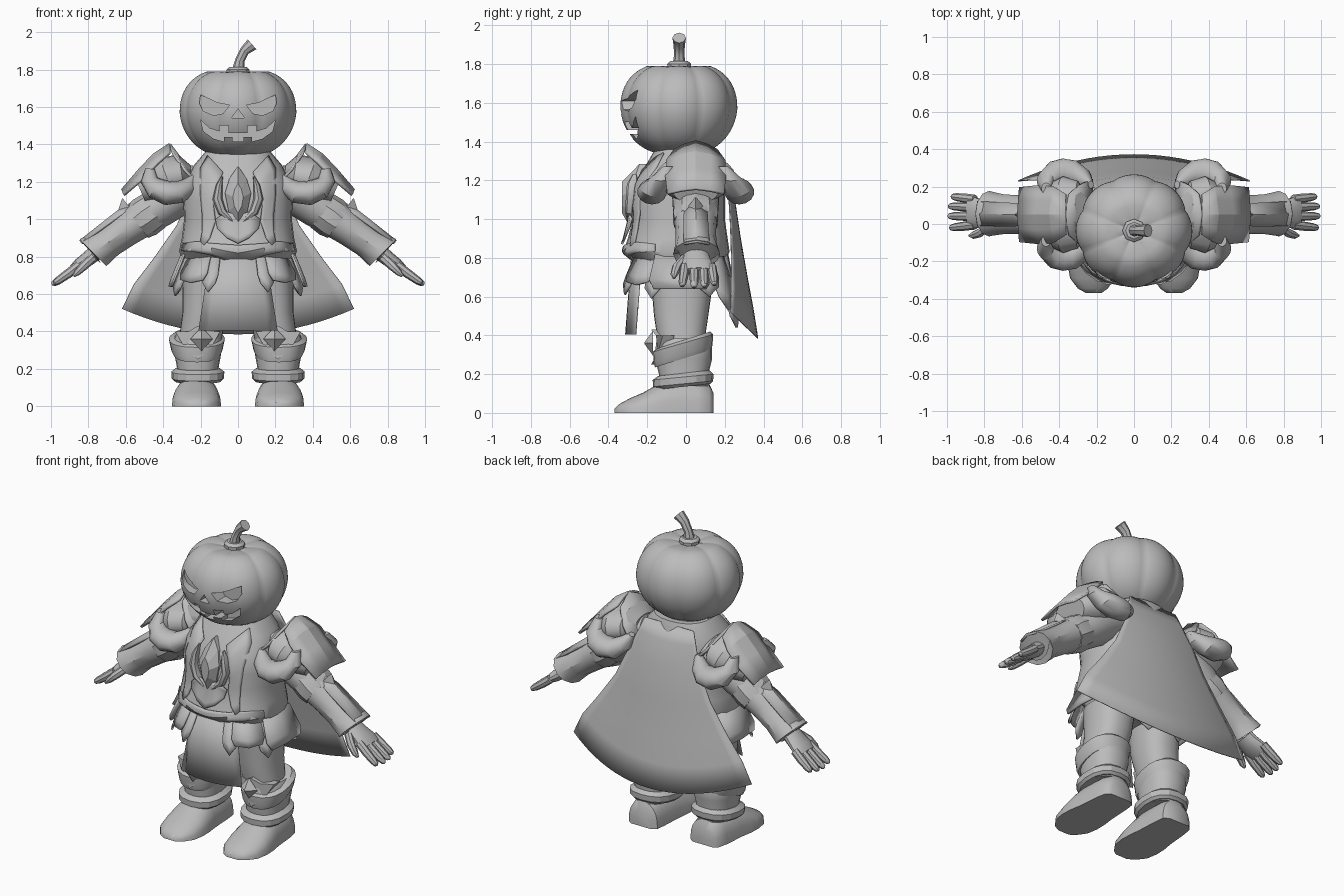
import bpy, bmesh, math
from mathutils import Vector

if "Cube" in bpy.data.objects:
    bpy.data.objects.remove(bpy.data.objects["Cube"])

grey = bpy.data.materials.new("stone_grey")
grey.diffuse_color = (0.5, 0.5, 0.5, 1)
grey.use_nodes = True
grey.node_tree.nodes["Principled BSDF"].inputs["Base Color"].default_value = grey.diffuse_color


def build(name, verts, faces, mirror=False, thick=0, angle=35):
    me = bpy.data.meshes.new(name)
    me.from_pydata([tuple(v) for v in verts], [], faces)
    bm = bmesh.new()
    bm.from_mesh(me)
    bmesh.ops.remove_doubles(bm, verts=bm.verts, dist=1e-5)
    bmesh.ops.recalc_face_normals(bm, faces=bm.faces)
    bm.to_mesh(me)
    bm.free()
    me.materials.append(grey)
    me.shade_smooth()
    me.set_sharp_from_angle(angle=math.radians(angle))
    ob = bpy.data.objects.new(name, me)
    bpy.context.collection.objects.link(ob)
    if thick:
        m = ob.modifiers.new("thickness", 'SOLIDIFY')
        m.thickness, m.offset = thick, 0
    if mirror:
        ob.modifiers.new("mirror", 'MIRROR')
    return ob


def loft(name, rings, closed=True, caps=True, **kw):
    n = len(rings[0])
    faces = [(i * n + j, i * n + (j + 1) % n, (i + 1) * n + (j + 1) % n, (i + 1) * n + j)
             for i in range(len(rings) - 1) for j in range(n if closed else n - 1)]
    if caps:
        faces += [tuple(range(n)), tuple(range((len(rings) - 1) * n, len(rings) * n))]
    return build(name, [v for r in rings for v in r], faces, **kw)


def spow(v, p):
    return math.copysign(abs(v) ** p, v)


def oval(cx, z, rx, yf, yb, n=28, p=0.85, tilt=0):
    """Horizontal ring; tilt raises its front."""
    cy, ry, out = (yf + yb) / 2, (yb - yf) / 2, []
    for i in range(n):
        a = math.tau * i / n - math.pi / 2
        s = spow(math.sin(a), p)
        out.append((cx + rx * spow(math.cos(a), p), cy + ry * s, z - tilt * s))
    return out


def tube(name, pts, n=14, **kw):
    """Sweep along a path of (x, y, z, y radius, other radius)."""
    rings = []
    for i, (x, y, z, ry, rn) in enumerate(pts):
        a, b = pts[max(i - 1, 0)], pts[min(i + 1, len(pts) - 1)]
        t = Vector((b[0] - a[0], 0, b[2] - a[2])).normalized()
        rings.append([(x - t.z * rn * math.cos(k), y + ry * math.sin(k), z + t.x * rn * math.cos(k))
                      for k in (math.tau * j / n for j in range(n))])
    return loft(name, rings, **kw)


def prism(name, outline, y0, y1):
    return loft(name, [[(x, y, z) for x, z in outline] for y in (y0, y1)])


# Pumpkin head with eight soft ribs and a dimple on top
rings = []
for i in range(29):
    f = -math.pi / 2 + math.pi * i / 28
    c, s = max(math.cos(f), 0) ** 0.72, math.sin(f)
    ring = []
    for j in range(96):
        a = math.tau * j / 96 - math.pi / 2
        rib = 0.95 + 0.05 * abs(math.cos(4 * (a + math.pi / 2))) ** 0.8
        r = c * rib * (1 - 0.1 * max(-s, 0))
        dip = 0.04 * max(0, 1 - c / 0.55) if s > 0 else 0
        ring.append((0.312 * r * math.cos(a), -0.037 + 0.302 * r * math.sin(a),
                     1.57 + 0.24 * spow(s, 0.9) - dip - 0.1 * (1 - rib) * max(s, 0)))
    rings.append(ring)
head = loft("pumpkin_head", rings, caps=False)

# Carved face
eye = [(.045, 1.61), (.11, 1.622), (.2, 1.665), (.207, 1.62), (.185, 1.578), (.13, 1.555), (.08, 1.565)]
grin = [(0, 1.46), (.05, 1.46), (.05, 1.5), (.1, 1.5), (.1, 1.47), (.15, 1.485), (.2, 1.53),
        (.185, 1.47), (.13, 1.43), (.075, 1.415), (.075, 1.44), (.03, 1.44), (.03, 1.415), (0, 1.415)]
cuts = [prism("cut", eye, -.5, -.24), prism("cut", [(-x, z) for x, z in eye], -.5, -.24),
        prism("cut", [(-.035, 1.54), (.035, 1.54), (0, 1.59)], -.5, -.28),
        prism("cut", grin + [(-x, z) for x, z in grin[-2:0:-1]], -.5, -.21)]
for c in cuts:
    m = head.modifiers.new("carve", 'BOOLEAN')
    m.object, m.solver = c, 'EXACT'
carved = bpy.data.meshes.new_from_object(head.evaluated_get(bpy.context.evaluated_depsgraph_get()))
head.modifiers.clear()
head.data = carved
carved.shade_smooth()
carved.set_sharp_from_angle(angle=math.radians(40))
for c in cuts:
    bpy.data.objects.remove(c)

# Stem
tube("stem_collar", [(0, -.035, 1.77, .06, .06), (0, -.035, 1.8, .062, .062), (0, -.035, 1.815, .045, .045)], n=8)
tube("stem", [(0, -.035, 1.79, .035, .035), (.01, -.035, 1.85, .026, .025), (.035, -.035, 1.9, .03, .026),
              (.075, -.035, 1.935, .035, .035)], n=8)

# Torso
TORSO = [(.78, .3, -.26, .2), (.83, .315, -.325, .225), (.9, .3, -.3, .215), (1.0, .288, -.275, .2),
         (1.1, .292, -.285, .2), (1.2, .28, -.26, .2), (1.29, .235, -.2, .19), (1.36, .175, -.16, .165)]
loft("breastplate", [oval(0, *t) for t in TORSO])
loft("neck", [oval(0, 1.3, .15, -.13, .13), oval(0, 1.42, .15, -.14, .13)])
loft("hips", [oval(0, .64, .27, -.19, .15), oval(0, .72, .285, -.23, .18), oval(0, .8, .29, -.25, .19)])


def chest_y(x, z):
    for a, b in zip(TORSO, TORSO[1:]):
        if z <= b[0]:
            t = max(0, (z - a[0]) / (b[0] - a[0]))
            rx, yf, yb = (a[k] + (b[k] - a[k]) * t for k in (1, 2, 3))
            u = min(abs(x) / rx, 1) ** (1 / .85)
            return (yf + yb) / 2 - (yb - yf) / 2 * max(1 - u * u, 0) ** .425
    return TORSO[-1][2]


def chest_plate(name, edges, lift=.004, thick=.012):
    """Raised plate between pairs of outline points, following the chest."""
    rows = []
    for a, b in edges:
        row = [(a[0] + (b[0] - a[0]) * k / 5, a[1] + (b[1] - a[1]) * k / 5) for k in range(6)]
        rows.append([(x, chest_y(x, z) - lift, z) for x, z in row])
    return loft(name, rows, closed=False, caps=False, mirror=True, thick=thick)


chest_plate("chest_lapel", [((.08, 1.25), (.16, 1.34)), ((.11, 1.17), (.2, 1.27)), ((.13, 1.07), (.2, 1.14)),
                            ((.12, .99), (.19, 1.03)), ((.15, .9), (.19, .93)), ((.18, .86), (.2, .88))])
chest_plate("waist_plate", [((0, .86), (0, .765)), ((.07, .865), (.07, .785)), ((.14, .87), (.14, .81)),
                            ((.22, .88), (.22, .825)), ((.29, .87), (.3, .83))])
chest_plate("belly_plate", [((0, 1.02), (0, .87)), ((.06, 1.04), (.06, .9)), ((.12, 1.0), (.11, .95))], lift=.02)

# Chest gem and its crescents
gem = [(0, 1.285), (.045, 1.22), (.07, 1.14), (.05, 1.04), (0, .96), (-.05, 1.04), (-.07, 1.14), (-.045, 1.22)]
loft("chest_gem", [[(x, -.2, z) for x, z in gem], [(x, -.29 + max(z - 1.14, 0) * .35, z) for x, z in gem],
                   [(x * .4, -.33, 1.12 + (z - 1.14) * .5) for x, z in gem]], angle=10)
tube("gem_crescent", [(.085, -.265, 1.23, .012, .004), (.1, -.275, 1.18, .03, .018), (.11, -.28, 1.11, .03, .026),
                      (.085, -.285, 1.04, .03, .024), (.03, -.285, .99, .02, .008)], n=8, mirror=True)


# Skirt: plates hanging from the waist ellipse
def hang(name, deg, width, top, low, tip, flare):
    a = math.radians(deg)
    out = Vector((math.cos(a), math.sin(a), 0))
    side = Vector((-out.y, out.x, 0))
    base = Vector((.285 * out.x, -.03 + .235 * out.y, 0))
    rows = []
    for t, w, ridge in ((0, .8, .012), (.75, 1, .015), (1, .85, .012)):
        z = top + (low - top) * t
        rows.append([base + out * (flare * t + (ridge if k == 0 else 0)) + side * (k * width * w / 2)
                     + Vector((0, 0, z - (tip * t if k == 0 else 0))) for k in (-1, 0, 1)])
    loft(name, rows, closed=False, caps=False, mirror=True, thick=.012, angle=12)


for deg, w, low, tip, fl in ((-64, .09, .66, .05, .07), (-46, .19, .675, .015, .07), (-27, .1, .64, .05, .08),
                             (0, .32, .64, .0, .07), (28, .14, .65, .05, .075), (50, .14, .6, .07, .08),
                             (72, .15, .5, .06, .06)):
    hang("skirt_plate", deg, w, .82, low, tip, fl)

# Front cloth
loft("front_cloth", [[(w * k / 4, y + .05 * (k / 4) ** 2, z) for k in range(-4, 5)]
                     for w, y, z in ((.15, -.28, .8), (.18, -.295, .6), (.21, -.31, .405))],
     closed=False, caps=False, thick=.008)

# Cape
CAPE = [(1.34, .17, .165, 0), (1.25, .2, .205, .02), (1.1, .25, .25, .03), (.9, .33, .28, .05),
        (.7, .45, .315, .08), (.54, .555, .345, .11), (.385, .62, .37, .14)]
loft("cape", [[(w * u, y - d * u * u, z + (1.34 - z) / .95 * .135 * u * u)
               for u in (k / 10 for k in range(-10, 11))] for z, w, y, d in CAPE],
     closed=False, caps=False, thick=.006)

# Arms, gauntlets
tube("upper_arm", [(.2, .04, 1.2, .12, .1), (.32, .05, 1.14, .125, .12), (.43, .05, 1.06, .12, .11),
                   (.53, .05, .99, .1, .09)], mirror=True)
tube("elbow_band", [(.45, .05, 1.045, .115, .108), (.5, .05, 1.01, .122, .112), (.54, .05, .98, .115, .1)],
     n=10, mirror=True, angle=20)
tube("gauntlet", [(.52, .05, 1.0, .112, .1), (.6, .05, .945, .105, .092), (.69, .052, .88, .105, .086),
                  (.76, .055, .83, .118, .098), (.775, .055, .82, .122, .102), (.765, .055, .825, .09, .07)],
     n=12, mirror=True)
loft("gauntlet_plate", [[(.535, .1, 1.07), (.56, .05, 1.09), (.535, 0, 1.07)],
                        [(.63, .11, 1.02), (.645, .05, 1.04), (.63, -.01, 1.02)],
                        [(.835, .12, .87), (.845, .055, .882), (.835, -.01, .87)]],
     closed=False, caps=False, mirror=True, thick=.012, angle=15)
loft("gauntlet_tip", [[(.57, .1, 1.05), (.645, .05, 1.035), (.57, 0, 1.05)],
                      [(.615, .055, 1.11), (.62, .05, 1.11), (.615, .045, 1.11)]], mirror=True)

# Hands
tube("palm", [(.74, .05, .84, .06, .045), (.8, .055, .79, .07, .04), (.85, .06, .755, .085, .035),
              (.885, .065, .73, .08, .024)], mirror=True)
for y, spread, reach in ((-.005, -.015, .94), (.042, 0, 1), (.09, .005, .98), (.132, .015, .88)):
    tube("finger", [(.85 + .145 * reach * t, y + spread * t, .755 - .105 * reach * t - .015 * t * (1 - t), r, r)
                    for t, r in ((0, .025), (.4, .025), (.8, .021), (.95, .015), (1, .005))], n=8, mirror=True)
tube("thumb", [(.77, -.005, .8, .025, .025), (.82, -.045, .755, .026, .025), (.86, -.06, .715, .02, .018),
               (.88, -.062, .695, .007, .007)], n=8, mirror=True)

# Pauldrons: ridged plate, shoulder cap and rolled horns
PAULDRON = [(.365, 1.40, .11, .045, .0), (.45, 1.345, .15, .045, .02), (.53, 1.26, .155, .045, .02),
            (.62, 1.155, .145, .025, .01)]
loft("shoulder_plate", [[(x - back * abs(k), .05 + hw * k, z - drop * abs(k) ** 1.5) for k in (-1, -.5, 0, .5, 1)]
                        for x, z, hw, drop, back in PAULDRON], closed=False, caps=False, mirror=True,
     thick=.015, angle=12)
loft("shoulder_flare", [[(.365 - .02 * abs(k), .05 + .11 * k, 1.4 - .05 * abs(k)) for k in (-1, 0, 1)],
                        [(.29, .05 + .16 * k, 1.3 - .03 * abs(k)) for k in (-1, 0, 1)],
                        [(.225, .05 + .19 * k, 1.2) for k in (-1, 0, 1)]],
     closed=False, caps=False, mirror=True, thick=.015, angle=12)
tube("shoulder_cap", [(.25, .05, 1.24, .1, .05), (.3, .05, 1.235, .18, .11), (.38, .05, 1.22, .205, .12),
                      (.45, .05, 1.18, .17, .11), (.52, .05, 1.15, .12, .08)], n=20, mirror=True)
for s in (-1, 1):
    tube("shoulder_roll", [(x, .05 + s * y, z, r, r * .85) for x, y, z, r in
                           ((.23, .16, 1.23, .02), (.26, .19, 1.18, .055), (.31, .22, 1.145, .07),
                            (.38, .225, 1.14, .077), (.44, .215, 1.165, .07), (.475, .18, 1.21, .055),
                            (.47, .14, 1.27, .03))], mirror=True)

# Legs
LX = .215
loft("thigh", [oval(cx, z, rx, yf, yb) for cx, z, rx, yf, yb in
               ((.21, .3, .11, -.13, .1), (.195, .4, .115, -.15, .1), (.175, .5, .122, -.165, .115),
                (.165, .68, .13, -.18, .14))], mirror=True)
loft("greave", [oval(LX, z, rx, yf, yb, 20) for z, rx, yf, yb in
                ((.14, .115, -.14, .12), (.2, .11, -.14, .115), (.28, .125, -.16, .135), (.36, .13, -.155, .135),
                 (.385, .115, -.14, .12))], mirror=True)
loft("ankle_cuff", [oval(LX, z, rx, yf, yb, 16, tilt=-.015) for z, rx, yf, yb in
                    ((.135, .125, -.15, .125), (.15, .14, -.17, .14), (.185, .142, -.172, .142),
                     (.205, .115, -.145, .12))], mirror=True, angle=20)
loft("knee_band", [oval(LX + .005, .325 + z, rx, -ry - .015, ry - .015, 20, tilt=-.045) for z, rx, ry in
                   ((-.045, .125, .145), (-.02, .138, .152), (.035, .15, .155), (.05, .125, .14))],
     mirror=True, angle=25)

# Knee guard with a pyramid stud
knee = [(LX - .12, .4), (LX - .05, .4), (LX, .43), (LX + .05, .4), (LX + .12, .4), (LX + .07, .31), (LX, .25),
        (LX - .07, .31)]
loft("knee_guard", [[(x, y + abs(x - LX) * .5, z) for x, z in knee] for y in (-.12, -.18)], mirror=True, angle=15)
stud = [(LX - .02, .425), (LX + .04, .36), (LX - .02, .295), (LX - .08, .36)]
loft("knee_stud", [[(x, -.17, z) for x, z in stud], [(LX - .02 + (x - LX + .02) * .05, -.215, .36 + (z - .36) * .05)
                                                    for x, z in stud]], mirror=True, angle=10)

# Boots with flat soles
rings = []
for y, w, h, cx in ((-.37, .04, .02, .215), (-.345, .08, .045, .22), (-.29, .12, .075, .222), (-.22, .132, .105, .222),
                    (-.15, .13, .145, .222), (-.08, .12, .17, .22), (.06, .11, .17, .218), (.12, .1, .15, .215),
                    (.143, .07, .1, .215)):
    rings.append([(cx + w * math.cos(math.pi * k / 12), y, h * math.sin(math.pi * k / 12) ** .75)
                  for k in range(13)])
loft("boot", rings, mirror=True, angle=45)
